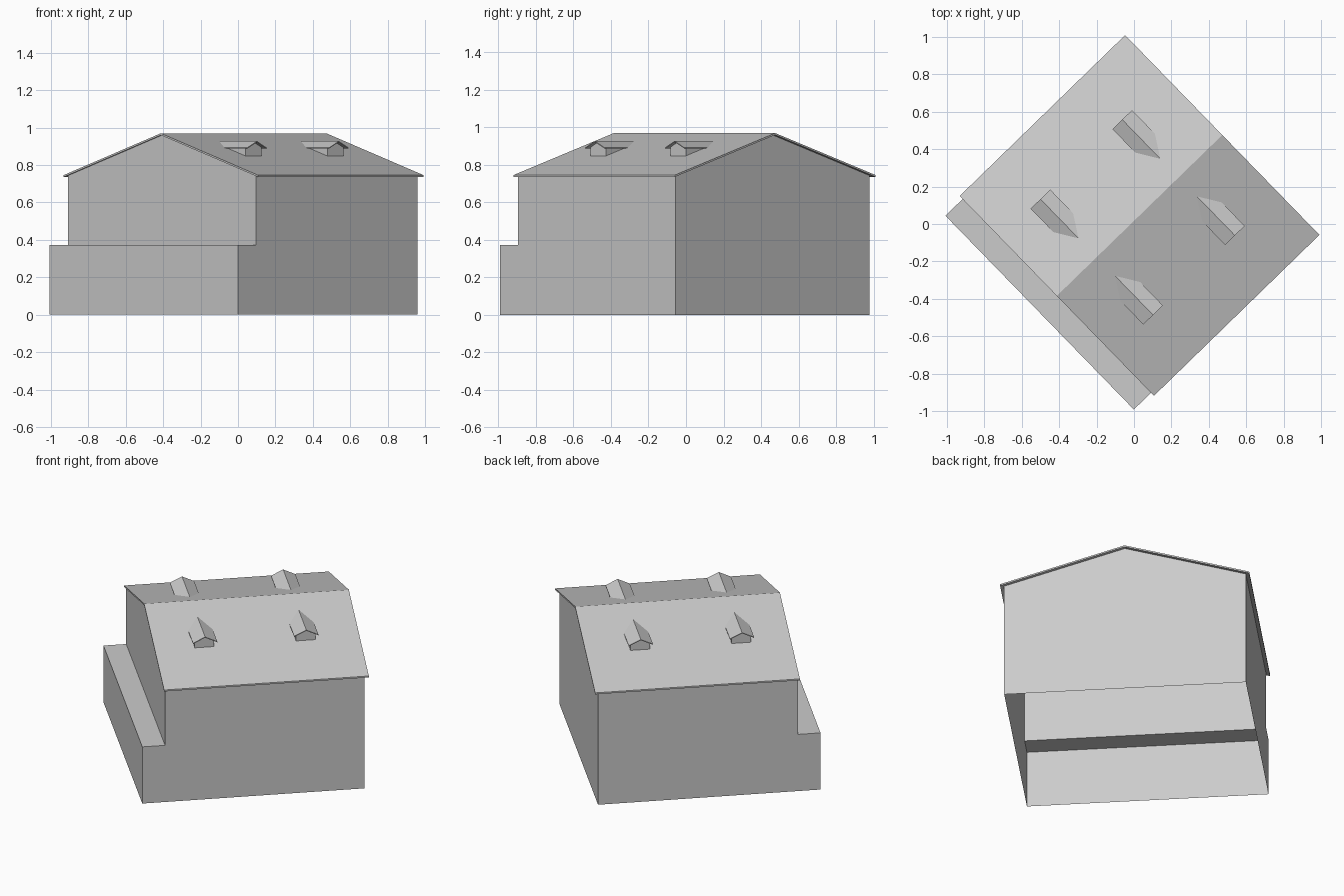
import bpy, bmesh
from math import radians
from mathutils import Vector

cube = bpy.data.objects.get("Cube")
if cube:
    bpy.data.objects.remove(cube, do_unlink=True)

YAW = radians(44.2)      # the house stands diagonally
MID = 0.012              # ridge position across the house
RIDGE, SLOPE = 0.97, 0.3
HALF = 0.7225            # half width of the walls
SHEET = 0.01             # roof thickness

grey = bpy.data.materials.new("plain grey")
grey.use_nodes = True
grey.diffuse_color = (0.6, 0.6, 0.6, 1)
grey.node_tree.nodes["Principled BSDF"].inputs["Base Color"].default_value = (0.6, 0.6, 0.6, 1)


def prism(profile, start, end, place, open_sides=()):
    """Extrude a closed profile; place(a, b, depth) gives the 3D point."""
    bm = bmesh.new()
    near, far = [[bm.verts.new(place(a, b, d)) for a, b in profile] for d in (start, end)]
    bm.faces.new(near)
    bm.faces.new(far)
    n = len(profile)
    for i in range(n):
        if i not in open_sides:
            j = (i + 1) % n
            bm.faces.new((near[i], near[j], far[j], far[i]))
    bmesh.ops.recalc_face_normals(bm, faces=bm.faces)
    return bm


def trim(bm, side, drop, keep_above):
    """Cut along one roof slope and keep the part above or below it."""
    bmesh.ops.bisect_plane(bm, geom=bm.verts[:] + bm.edges[:] + bm.faces[:],
                           plane_co=Vector((0, MID, RIDGE - drop)),
                           plane_no=Vector((0, side * SLOPE, 1)),
                           clear_outer=not keep_above, clear_inner=keep_above)


def finish(name, bm):
    mesh = bpy.data.meshes.new(name)
    bm.to_mesh(mesh)
    bm.free()
    mesh.materials.append(grey)
    obj = bpy.data.objects.new(name, mesh)
    obj.rotation_euler.z = YAW
    bpy.context.collection.objects.link(obj)


def along_ridge(a, b, d):
    return (d, a, b)


def across_ridge(a, b, d):
    return (a, d, b)


def chevron(half, peak, pitch, thick, mid=0):
    """Closed outline of a thin gabled roof."""
    eave = peak - half * pitch
    return [(mid - half, eave), (mid, peak), (mid + half, eave),
            (mid + half, eave - thick), (mid, peak - thick), (mid - half, eave - thick)]


# Walls with the stepped terrace, open underneath and under the roof
steps = [(-0.692, 0), (-0.692, 0.372), (-0.555, 0.372), (-0.555, RIDGE), (0.649, RIDGE), (0.649, 0)]
walls = prism(steps, MID - HALF, MID + HALF, across_ridge, open_sides=(5,))
for side in (-1, 1):
    trim(walls, side, SHEET, keep_above=False)
finish("house_walls", walls)

# Main roof
finish("main_roof", prism(chevron(0.745, RIDGE, SLOPE, SHEET, MID), -0.564, 0.67, along_ridge))

# Four dormers, two on each slope
for side, side_name in ((-1, "left"), (1, "right")):
    for u, end_name in ((-0.266, "front"), (0.344, "rear")):
        name = f"dormer_{side_name}_{end_name}"
        roof = prism(chevron(0.073, 0.928, 0.48, 0.005, u),
                     MID + side * 0.432, MID + side * 0.1, across_ridge)
        trim(roof, side, 0, keep_above=True)
        finish(name + "_roof", roof)

        top = 0.924
        box = [(u - 0.059, 0.8), (u - 0.059, top - 0.028), (u, top),
               (u + 0.059, top - 0.028), (u + 0.059, 0.8)]
        body = prism(box, MID + side * 0.405, MID + side * 0.1, across_ridge, open_sides=(4,))
        trim(body, side, 0, keep_above=True)
        finish(name + "_walls", body)
